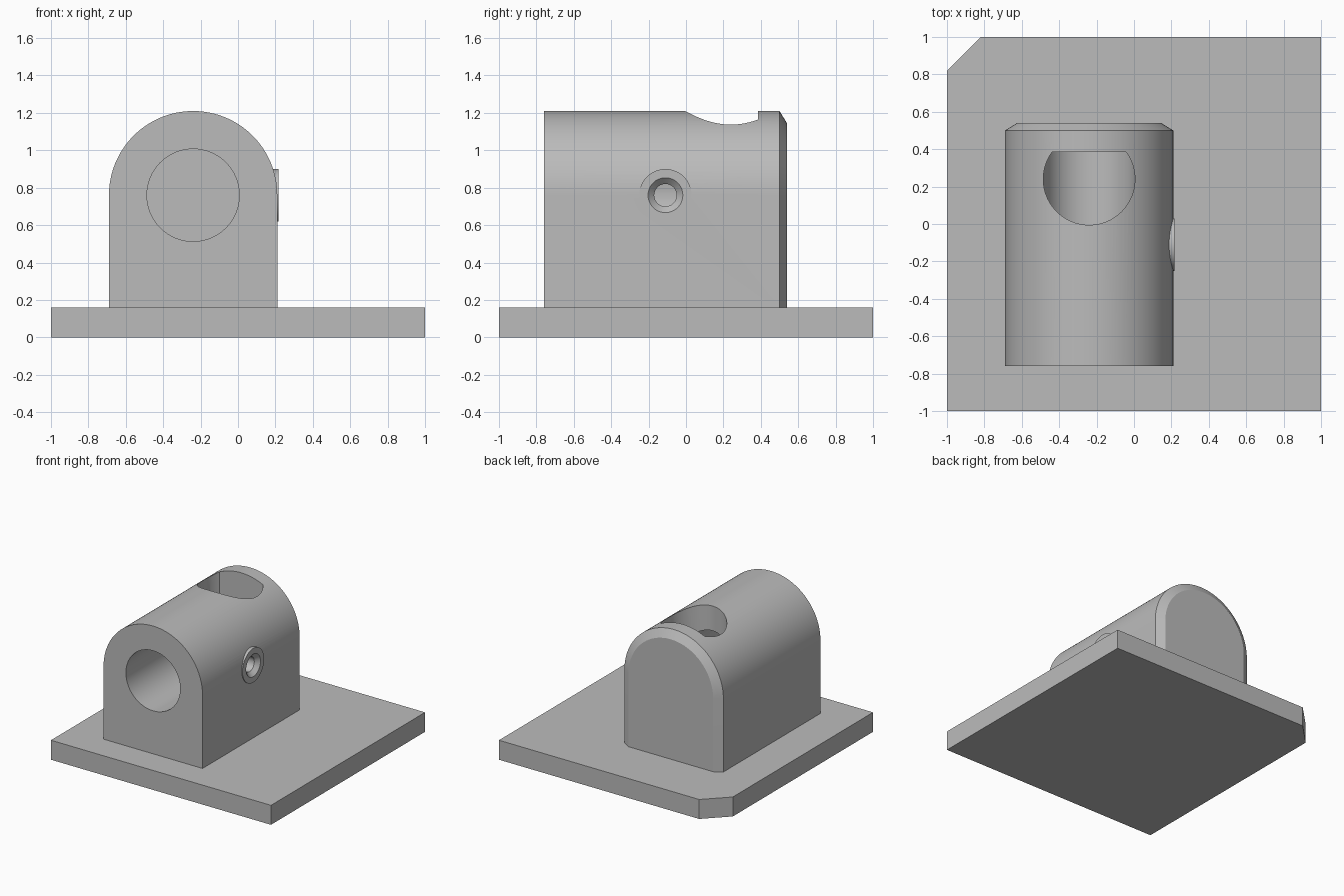
import bpy, bmesh, math
from mathutils import Vector

default = bpy.data.objects.get("Cube")
if default:
    bpy.data.objects.remove(default, do_unlink=True)

grey = bpy.data.materials.new("plain_grey")
grey.use_nodes = True
COLOUR = (0.5, 0.5, 0.5, 1)
grey.diffuse_color = COLOUR
grey.node_tree.nodes["Principled BSDF"].inputs["Base Color"].default_value = COLOUR

CX, AXIS_Z, PLATE_TOP = -0.24, 0.76, 0.16
POCKET_END = 0.385
BOSS_Y = -0.11


def loft(name, rings):
    """Closed solid through matching rings of points."""
    bm = bmesh.new()
    loops = [[bm.verts.new(p) for p in ring] for ring in rings]
    n = len(loops[0])
    for a, b in zip(loops, loops[1:]):
        for i in range(n):
            j = (i + 1) % n
            bm.faces.new((a[i], a[j], b[j], b[i]))
    bm.faces.new(loops[0])
    bm.faces.new(loops[-1])
    bmesh.ops.recalc_face_normals(bm, faces=bm.faces)
    mesh = bpy.data.meshes.new(name)
    bm.to_mesh(mesh)
    bm.free()
    mesh.materials.append(grey)
    obj = bpy.data.objects.new(name, mesh)
    bpy.context.collection.objects.link(obj)
    return obj


def arc(radius, start, end, steps):
    return [(radius * math.cos(start + (end - start) * i / steps),
             radius * math.sin(start + (end - start) * i / steps))
            for i in range(steps + 1)]


def circle(radius, steps=64):
    return arc(radius, 0, math.tau, steps)[:-1]


def combine(target, tool, operation):
    mod = target.modifiers.new("combine", 'BOOLEAN')
    mod.operation, mod.object, mod.solver = operation, tool, 'EXACT'
    bpy.context.view_layer.objects.active = target
    bpy.ops.object.modifier_apply(modifier=mod.name)
    bpy.data.objects.remove(tool, do_unlink=True)


# Base plate with one clipped corner
outline = [(-1, -1), (1, -1), (1, 1), (-0.82, 1), (-1, 0.82)]
base_plate = loft("base_plate", [[(x, y, z) for x, y in outline]
                                 for z in (0, PLATE_TOP)])


# Arched housing, bevelled around its back edge
def arch(radius, y):
    pts = [(radius, PLATE_TOP - AXIS_Z)] + arc(radius, 0, math.pi, 64)
    pts.append((-radius, PLATE_TOP - AXIS_Z))
    return [(CX + x, y, AXIS_Z + z) for x, z in pts]


housing = loft("housing", [arch(0.45, -0.76), arch(0.45, 0.5), arch(0.385, 0.54)])


# Round side boss
def side_ring(x, radius):
    return [(x, BOSS_Y + u, AXIS_Z + v) for u, v in circle(radius)]


boss = loft("side_boss", [side_ring(0.1, 0.14), side_ring(0.216, 0.14)])
combine(housing, boss, 'UNION')

# Blind bore from the front
bore = loft("bore_cutter", [[(CX + u, y, AXIS_Z + v) for u, v in circle(0.247)]
                            for y in (-0.9, POCKET_END)])
combine(housing, bore, 'DIFFERENCE')

# Top opening, flat at the back where the bore ends
r, cy = 0.245, 0.24
a = math.asin((POCKET_END - cy) / r)
opening = loft("opening_cutter", [[(CX + u, cy + v, z)
                                   for u, v in arc(r, math.pi - a, math.tau + a, 56)]
                                  for z in (AXIS_Z, 1.4)])
combine(housing, opening, 'DIFFERENCE')

# Countersunk hole through the boss into the bore
screw_hole = loft("screw_hole_cutter", [side_ring(-0.15, 0.06), side_ring(0.183, 0.06),
                                        side_ring(0.216, 0.093), side_ring(0.3, 0.093)])
combine(housing, screw_hole, 'DIFFERENCE')

# Smooth curved faces, keep crisp edges
bpy.ops.object.select_all(action='DESELECT')
for obj in (base_plate, housing):
    obj.select_set(True)
bpy.context.view_layer.objects.active = housing
bpy.ops.object.shade_smooth_by_angle(angle=math.radians(25))
